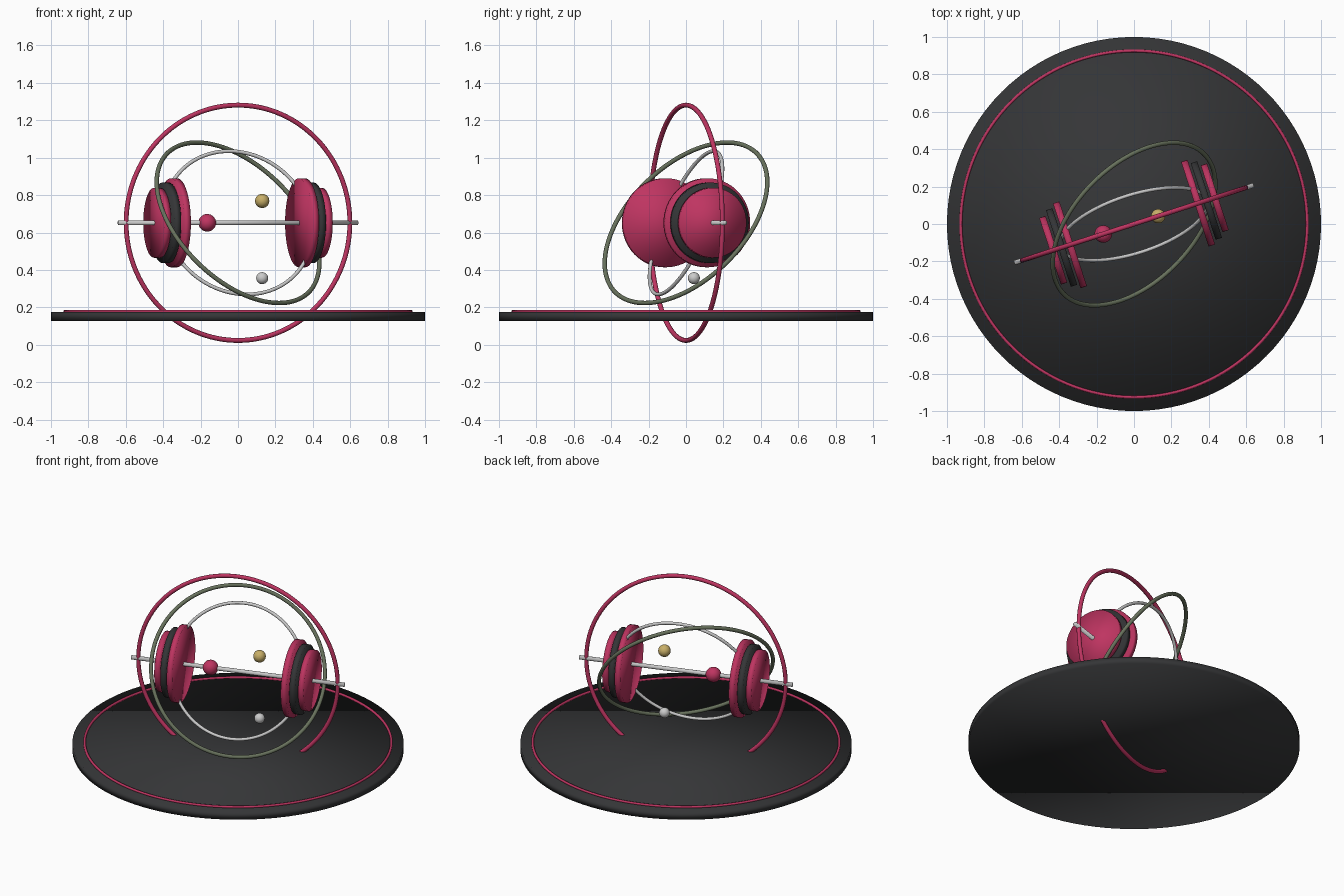
import bpy
from math import radians, cos, sin
from mathutils import Vector

if "Cube" in bpy.data.objects:
    bpy.data.objects.remove(bpy.data.objects["Cube"])

CENTER = Vector((0, 0, 0.652))
YAW = radians(18)
AXIS = Vector((cos(YAW), sin(YAW), 0))      # direction of the rod


def material(name, rgb):
    m = bpy.data.materials.new(name)
    m.diffuse_color = (*rgb, 1)
    m.use_nodes = True
    m.node_tree.nodes["Principled BSDF"].inputs["Base Color"].default_value = m.diffuse_color
    return m


PINK = material("pink", (0.52, 0.035, 0.12))
DARK = material("charcoal", (0.035, 0.036, 0.038))
GREEN = material("grey_green", (0.14, 0.17, 0.11))
SILVER = material("silver", (0.6, 0.6, 0.62))
GOLD = material("gold", (0.58, 0.43, 0.14))


def finish(name, mat):
    ob = bpy.context.object
    ob.name = name
    ob.data.materials.append(mat)
    bpy.ops.object.shade_smooth()
    return ob


def facing(normal):
    return Vector(normal).to_track_quat('Z', 'Y').to_euler()


def ring(name, mat, loc, normal, major, minor):
    bpy.ops.mesh.primitive_torus_add(location=loc, rotation=facing(normal),
                                     major_radius=major, minor_radius=minor,
                                     major_segments=128, minor_segments=12)
    return finish(name, mat)


def disc(name, mat, loc, normal, radius, depth, sides=64):
    bpy.ops.mesh.primitive_cylinder_add(vertices=sides, radius=radius, depth=depth,
                                        location=loc, rotation=facing(normal))
    return finish(name, mat)


def ball(name, mat, loc, radius):
    bpy.ops.mesh.primitive_uv_sphere_add(segments=32, ring_count=16,
                                         radius=radius, location=loc)
    return finish(name, mat)


# Base plate with thin trim ring
disc("base_plate", DARK, (0, 0, 0.151), (0, 0, 1), 1.0, 0.046, 96)
ring("base_trim", PINK, (0, 0, 0.178), (0, 0, 1), 0.926, 0.008)

# Gimbal rings: upright, leaning, and steeply tilted
tilt = radians(22)
ring("outer_ring", PINK, CENTER, (sin(YAW), -cos(YAW), 0), 0.629, 0.013)
ring("middle_ring", GREEN, CENTER, (0.572, -0.572, 0.587), 0.53, 0.012)
ring("inner_ring", SILVER, CENTER,
     (sin(YAW) * cos(tilt), -cos(YAW) * cos(tilt), sin(tilt)), 0.413, 0.010)

# Axle rod with mirrored stacks of discs
disc("axle_rod", SILVER, CENTER, AXIS, 0.013, 1.345, 24)
for side, label in ((-1, "left"), (1, "right")):
    for part, mat, dist, radius in (("inner_disc", PINK, 0.36, 0.238),
                                    ("middle_disc", DARK, 0.407, 0.215),
                                    ("outer_disc", PINK, 0.454, 0.187)):
        disc(f"{label}_{part}", mat, CENTER + AXIS * side * dist, AXIS * side, radius, 0.036)

# Small balls
ball("axle_ball", PINK, CENTER - AXIS * 0.173, 0.047)
ball("upper_ball", GOLD, CENTER + AXIS * 0.136 + Vector((0, 0, 0.117)), 0.038)
ball("lower_ball", SILVER, CENTER + AXIS * 0.136 - Vector((0, 0, 0.296)), 0.032)
